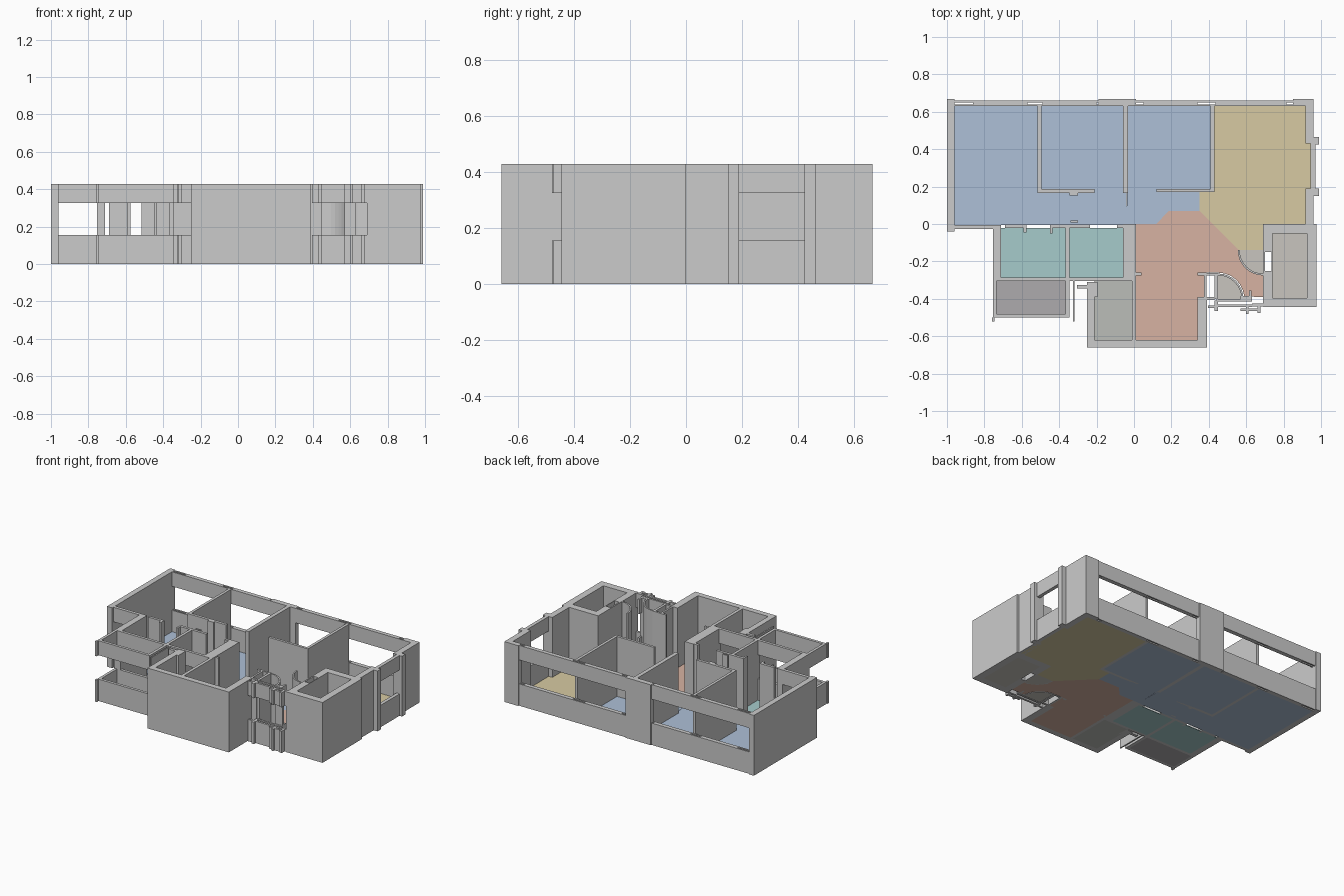
import bpy, bmesh, math

H, SILL, HEAD = 0.428, 0.155, 0.325


def prism(bm, pts, z0, z1):
    """Extrude a plan outline between two heights."""
    lo = [bm.verts.new((x, y, z0)) for x, y in pts]
    hi = [bm.verts.new((x, y, z1)) for x, y in pts]
    n = len(pts)
    bm.faces.new(lo[::-1])
    bm.faces.new(hi)
    for i in range(n):
        j = (i + 1) % n
        bm.faces.new((lo[i], lo[j], hi[j], hi[i]))


def finish(name, bm, color=None):
    bmesh.ops.recalc_face_normals(bm, faces=bm.faces)
    me = bpy.data.meshes.new(name)
    bm.to_mesh(me)
    bm.free()
    ob = bpy.data.objects.new(name, me)
    bpy.context.collection.objects.link(ob)
    if color:
        m = bpy.data.materials.new(name + "_colour")
        m.diffuse_color = (*color, 1)
        me.materials.append(m)
    return ob


def rect(x0, y0, x1, y1):
    return [(x0, y0), (x1, y0), (x1, y1), (x0, y1)]


def walls(name, boxes, spans=((0, H),)):
    bm = bmesh.new()
    for b in boxes:
        for z0, z1 in spans:
            prism(bm, rect(*b), z0, z1)
    return finish(name, bm)


def windows(name, boxes):
    """Sill and lintel with an open band between."""
    return walls(name, boxes, ((0, SILL), (HEAD, H)))


def floor(name, pts, color):
    bm = bmesh.new()
    prism(bm, pts, 0, 0.003)
    return finish(name, bm, color)


def arc(cx, cy, r, a0, a1, n=8):
    return [(cx + r * math.cos(math.radians(a0 + (a1 - a0) * i / n)),
             cy + r * math.sin(math.radians(a0 + (a1 - a0) * i / n))) for i in range(n + 1)]


# Outer structural walls and corner columns
walls("outer_wall", [
    (-1, -0.04, -0.96, 0.667), (-0.19, 0.63, 0.01, 0.667),
    (0.85, 0.63, 0.96, 0.667), (0.917, 0.43, 0.96, 0.63),
    (0.917, 0, 0.96, 0.19), (0.96, 0.425, 0.99, 0.465), (0.96, 0.15, 0.99, 0.19),
    (-0.25, -0.66, 0.39, -0.62), (-0.25, -0.62, -0.21, -0.31),
    (0.34, -0.62, 0.39, -0.39),
    (-0.755, -0.305, -0.71, -0.005),
])

# Lift shaft, with a door slot in the left wall
walls("lift_shaft", [
    (0.69, -0.05, 0.975, 0), (0.69, -0.445, 0.975, -0.395),
    (0.925, -0.395, 0.975, -0.05), (0.69, -0.15, 0.74, -0.05),
    (0.69, -0.395, 0.74, -0.25), (0.735, -0.25, 0.74, -0.15),
    (0.69, -0.25, 0.70, -0.15),
])

# Long rear windows: two skins with a fill interrupted by slots
rear = []
for x0, x1, fills in ((-0.96, -0.19, ((-0.86, -0.57), (-0.49, -0.2))),
                      (0.01, 0.85, ((0.05, 0.34), (0.435, 0.815)))):
    rear += [(x0, 0.63, x1, 0.639), (x0, 0.65, x1, 0.66)]
    rear += [(a, 0.639, b, 0.65) for a, b in fills]
windows("rear_window_wall", rear)

# Side, front and balcony windows
windows("side_window_wall", [(0.945, 0.19, 0.97, 0.43)])
windows("front_window_wall", [
    (-0.96, -0.028, -0.755, -0.005),
    (-0.71, -0.305, -0.365, -0.285), (-0.345, -0.305, -0.06, -0.285),
])
windows("balcony_parapet", [
    (-0.755, -0.5, -0.735, -0.305), (-0.735, -0.5, -0.345, -0.48),
    (-0.365, -0.48, -0.345, -0.305), (-0.76, -0.52, -0.745, -0.5),
    (-0.327, -0.52, -0.318, -0.305), (-0.305, -0.345, -0.25, -0.325),
])

# Interior partitions
walls("bedroom_partition", [
    (-0.515, 0.167, -0.495, 0.63), (-0.495, 0.167, -0.21, 0.187),
    (-0.06, 0.167, -0.032, 0.63), (0.12, 0.170, 0.43, 0.188),
    (0.41, 0.188, 0.43, 0.63), (-0.345, 0.152, -0.30, 0.167),
])
walls("bathroom_partition", [
    (-0.69, -0.022, -0.575, -0.003), (-0.59, -0.045, -0.575, -0.022),
    (-0.45, -0.022, -0.345, -0.003), (-0.45, -0.05, -0.437, -0.022),
    (-0.365, -0.305, -0.345, -0.022), (-0.345, -0.022, -0.235, -0.003),
    (-0.09, -0.022, -0.06, -0.003), (-0.06, -0.305, 0.01, 0),
    (-0.34, 0.008, -0.30, 0.018),
])
walls("kitchen_partition", [
    (-0.01, -0.62, 0.012, -0.305), (0.012, -0.275, 0.04, -0.26),
    (-0.21, -0.39, -0.195, -0.31),
])

# Entrance riser cupboard
walls("riser_cupboard", [
    (0.34, -0.275, 0.375, -0.26), (0.375, -0.39, 0.388, -0.26),
    (0.388, -0.275, 0.43, -0.262), (0.43, -0.40, 0.448, -0.262),
    (0.39, -0.405, 0.43, -0.39), (0.57, -0.40, 0.63, -0.385),
])

# Stacked bars outside the entrance
windows("entrance_window", [
    (0.44, -0.415, 0.63, -0.402), (0.44, -0.445, 0.63, -0.43),
    (0.395, -0.45, 0.43, -0.436), (0.43, -0.465, 0.45, -0.41),
    (0.60, -0.48, 0.612, -0.445), (0.57, -0.465, 0.66, -0.452),
    (0.66, -0.475, 0.675, -0.43), (0.63, -0.44, 0.69, -0.425),
    (0.615, -0.402, 0.628, -0.355),
])

# Curved door sweeps
for name, cx, cy, a in (("entrance_door_sweep", 0.45, -0.40, 0),
                        ("hall_door_sweep", 0.69, -0.14, 180)):
    bm = bmesh.new()
    out = arc(cx, cy, 0.135, a, a + 90)
    inn = arc(cx, cy, 0.125, a, a + 90)
    for i in range(len(out) - 1):
        prism(bm, [inn[i], out[i], out[i + 1], inn[i + 1]], 0, H)
    finish(name, bm)
    floor(name + "_floor", [(cx, cy)] + inn, (0.58, 0.56, 0.52))

# Coloured room floors
BLUE, TEAL = (0.42, 0.53, 0.68), (0.38, 0.6, 0.6)
floor("left_bedroom_floor", [(-0.96, -0.005), (-0.40, -0.005), (-0.40, 0.167), (-0.515, 0.167),
                             (-0.515, 0.63), (-0.96, 0.63)], BLUE)
floor("middle_bedroom_floor", rect(-0.495, 0.187, -0.06, 0.63), BLUE)
floor("corridor_floor", rect(-0.40, -0.005, -0.04, 0.187), BLUE)
floor("right_bedroom_floor", [(-0.04, 0), (0.12, 0), (0.185, 0.07), (0.35, 0.07), (0.35, 0.187),
                              (0.41, 0.187), (0.41, 0.63), (-0.032, 0.63)], BLUE)
floor("living_floor", [(0.43, 0.63), (0.43, 0.175), (0.35, 0.175), (0.35, 0.07), (0.56, -0.14),
                       (0.69, -0.14), (0.69, 0), (0.945, 0), (0.945, 0.63)], (0.68, 0.59, 0.36))
floor("entrance_floor", [(0.01, 0), (0.12, 0), (0.185, 0.07), (0.35, 0.07), (0.56, -0.14)]
      + arc(0.69, -0.14, 0.13, 190, 270, 6)
      + [(0.69, -0.39)] + arc(0.45, -0.40, 0.14, 5, 90, 6)
      + [(0.45, -0.26), (0.375, -0.26), (0.375, -0.39), (0.34, -0.39), (0.34, -0.62), (0.01, -0.62)],
      (0.68, 0.45, 0.36))
floor("left_bathroom_floor", rect(-0.71, -0.285, -0.365, -0.022), TEAL)
floor("right_bathroom_floor", rect(-0.345, -0.285, -0.06, -0.022), TEAL)
floor("balcony_floor", rect(-0.735, -0.48, -0.365, -0.305), (0.42, 0.41, 0.42))
floor("kitchen_floor", rect(-0.21, -0.62, -0.01, -0.305), (0.5, 0.51, 0.48))
floor("lift_floor", rect(0.74, -0.395, 0.925, -0.05), (0.58, 0.56, 0.52))
